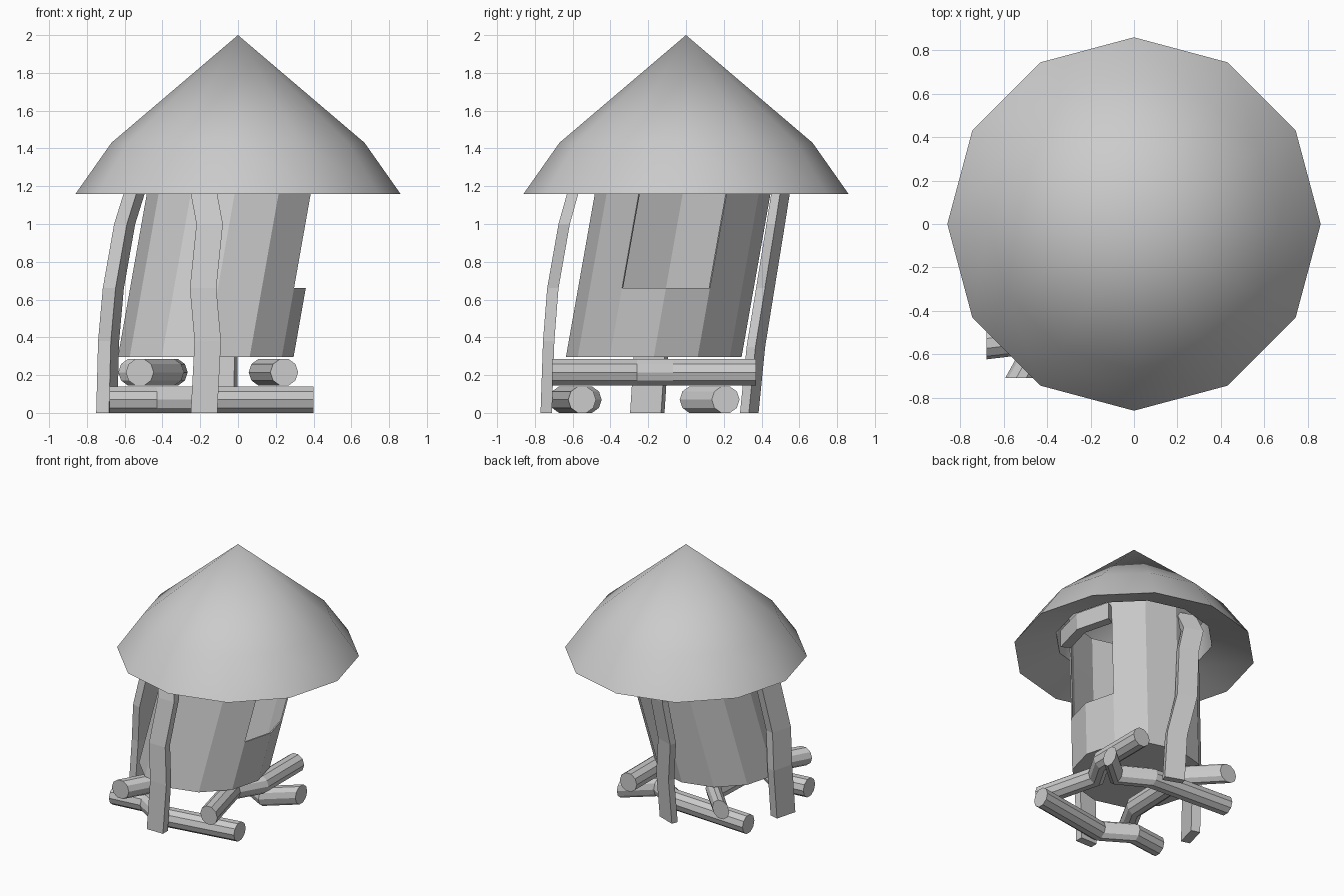
import bpy, bmesh
from math import cos, sin, pi, radians
from mathutils import Vector

if "Cube" in bpy.data.objects:
    bpy.data.objects.remove(bpy.data.objects["Cube"])

LEAN = 0.177


def make_object(name, bm):
    bmesh.ops.recalc_face_normals(bm, faces=bm.faces)
    mesh = bpy.data.meshes.new(name)
    bm.to_mesh(mesh)
    bm.free()
    ob = bpy.data.objects.new(name, mesh)
    bpy.context.collection.objects.link(ob)
    return ob


def sweep(name, path, section):
    """Carry a fixed section of offsets along a path, with capped ends."""
    bm = bmesh.new()
    n = len(section)
    rings = [[bm.verts.new(Vector(p) + Vector(o)) for o in section] for p in path]
    for a, b in zip(rings, rings[1:]):
        for i in range(n):
            j = (i + 1) % n
            bm.faces.new((a[i], a[j], b[j], b[i]))
    bm.faces.new(rings[0])
    bm.faces.new(rings[-1])
    return make_object(name, bm)


def axis(z):
    """Centre line of the leaning tower."""
    c = -0.17 + LEAN * (z - 0.3)
    return Vector((c, c, z))


def ring(bm, z, r, sides=12, centre=None):
    c = axis(z) if centre is None else Vector(centre)
    return [bm.verts.new(c + Vector((r * cos(2 * pi * i / sides), r * sin(2 * pi * i / sides), 0)))
            for i in range(sides)]


# Roof: twelve-sided cone with a kinked slope and a shallow hollow underside
bm = bmesh.new()
top = bm.verts.new((0, 0, 2))
inner_top = bm.verts.new((0, 0, 1.95))
profile = [(0.67, 1.43), (0.86, 1.16), (0.56, 1.265), (0.53, 1.50)]
rings = [ring(bm, z, r, centre=(0, 0, z)) for r, z in profile]
for i in range(12):
    j = (i + 1) % 12
    bm.faces.new((top, rings[0][i], rings[0][j]))
    for a, b in zip(rings, rings[1:]):
        bm.faces.new((a[i], b[i], b[j], a[j]))
    bm.faces.new((inner_top, rings[-1][j], rings[-1][i]))
roof = make_object("roof", bm)
bpy.context.view_layer.objects.active = roof
roof.select_set(True)
bpy.ops.object.shade_smooth_by_angle(angle=radians(40))
roof.select_set(False)

# Leaning tower wall with floor and a two-facet opening facing +x
bm = bmesh.new()
rings = [ring(bm, z, 0.465) for z in (0.295, 0.66, 1.165, 1.45)]
for level, (a, b) in enumerate(zip(rings, rings[1:])):
    for i in range(12):
        if level == 1 and i in (11, 0):
            continue
        j = (i + 1) % 12
        bm.faces.new((a[i], a[j], b[j], b[i]))
bm.faces.new(rings[0][::-1])
tower = make_object("tower_wall", bm)
thick = tower.modifiers.new("thickness", 'SOLIDIFY')
thick.thickness = 0.01
thick.offset = -1

# Lintel over the opening
arc = [(r * cos(radians(t)), r * sin(radians(t)), 0)
       for r, angles in ((0.46, (-30, 0, 30)), (0.53, (30, 0, -30))) for t in angles]
sweep("lintel", [axis(1.165), axis(1.28)], arc)

# Crossed, crooked ten-sided logs under the floor
R = 0.0735
circle = [(R * cos(i * pi / 5), R * sin(i * pi / 5)) for i in range(10)]
along_x = [(0, u, v) for u, v in circle]
along_y = [(u, 0, v) for u, v in circle]
lower = {
    "front_log": [(-0.68, -0.55), (-0.43, -0.52), (-0.22, -0.65), (0.40, -0.55)],
    "back_log": [(-0.68, 0.20), (-0.02, 0.16), (0.20, 0.04), (0.40, 0.21)],
}
upper = {
    "left_log": [(-0.52, -0.71), (-0.36, -0.42), (-0.34, 0.14), (-0.56, 0.37)],
    "right_log": [(0.245, -0.71), (0.13, -0.26), (0.24, -0.07), (0.24, 0.37)],
}
for name, pts in lower.items():
    sweep(name, [(x, y, 0.07) for x, y in pts], along_x)
for name, pts in upper.items():
    sweep(name, [(x, y, 0.215) for x, y in pts], along_y)


# Crooked plank legs that bend in under the roof
def plank(width, depth, degrees):
    c, s = cos(radians(degrees)), sin(radians(degrees))
    w, d = width / 2, depth / 2
    return [(x * c - y * s, x * s + y * c, 0) for x, y in ((-w, -d), (w, -d), (w, d), (-w, d))]


sweep("front_leg", [(-0.18, -0.74, 0), (-0.16, -0.727, 0.38), (-0.185, -0.705, 0.66),
                    (-0.15, -0.645, 1.0), (-0.18, -0.60, 1.16), (-0.15, -0.47, 1.30)],
      plank(0.14, 0.06, 0))
sweep("left_leg", [(-0.695, -0.205, 0), (-0.685, -0.18, 0.38), (-0.66, -0.20, 0.66),
                   (-0.60, -0.16, 1.0), (-0.55, -0.16, 1.16), (-0.45, -0.12, 1.30)],
      plank(0.17, 0.07, 75))
sweep("back_leg", [(-0.085, 0.335, 0), (-0.08, 0.37, 0.35), (-0.13, 0.42, 0.66),
                   (-0.10, 0.475, 1.0), (-0.12, 0.50, 1.16), (-0.09, 0.45, 1.30)],
      plank(0.15, 0.05, -20))
